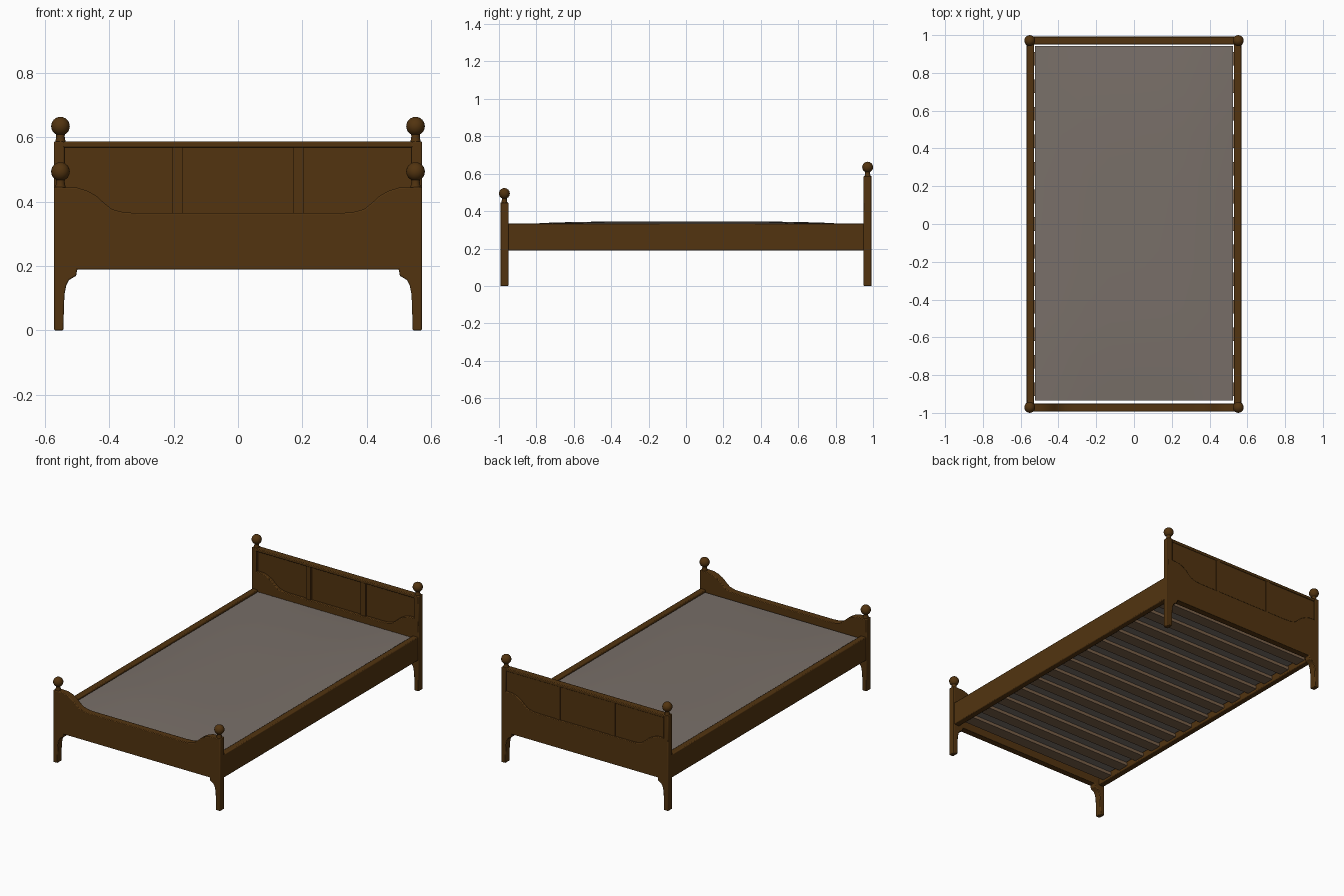
import bpy, bmesh, math
from mathutils import Matrix

if "Cube" in bpy.data.objects:
    bpy.data.objects.remove(bpy.data.objects["Cube"])


def material(name, rgb):
    m = bpy.data.materials.new(name)
    m.diffuse_color = (*rgb, 1)
    m.use_nodes = True
    m.node_tree.nodes["Principled BSDF"].inputs["Base Color"].default_value = m.diffuse_color
    return m


WOOD = material("dark wood", (0.085, 0.034, 0.005))
CLOTH = material("grey cloth", (0.19, 0.16, 0.14))
SLAT = material("pale slat wood", (0.19, 0.115, 0.065))


def finish(name, bm, mat, bevel=0.0):
    bmesh.ops.recalc_face_normals(bm, faces=bm.faces[:])
    me = bpy.data.meshes.new(name)
    bm.to_mesh(me)
    bm.free()
    ob = bpy.data.objects.new(name, me)
    bpy.context.collection.objects.link(ob)
    me.materials.append(mat)
    if bevel:
        b = ob.modifiers.new("bevel", 'BEVEL')
        b.width = bevel
        b.segments = 2
        b.limit_method = 'ANGLE'
        b.angle_limit = math.radians(50)
    bpy.ops.object.select_all(action='DESELECT')
    ob.select_set(True)
    bpy.context.view_layer.objects.active = ob
    bpy.ops.object.shade_smooth_by_angle(angle=math.radians(40))
    return ob


def box(name, x0, x1, y0, y1, z0, z1, mat, bevel=0.0):
    bm = bmesh.new()
    m = Matrix.Translation(((x0 + x1) / 2, (y0 + y1) / 2, (z0 + z1) / 2))
    m = m @ Matrix.Diagonal((x1 - x0, y1 - y0, z1 - z0, 1))
    bmesh.ops.create_cube(bm, size=1, matrix=m)
    return finish(name, bm, mat, bevel)


def board(name, y):
    """Scalloped end board with its two bracketed legs, as one cut profile."""
    half = [(0.31, 0.365), (0.355, 0.367), (0.392, 0.377), (0.418, 0.398),
            (0.44, 0.418), (0.468, 0.434), (0.50, 0.444), (0.572, 0.446),
            (0.572, 0.0), (0.543, 0.0), (0.541, 0.08), (0.539, 0.115),
            (0.534, 0.14), (0.525, 0.157), (0.503, 0.17), (0.500, 0.19)]
    pts = half + [(-x, z) for x, z in reversed(half)]
    bm = bmesh.new()
    f = bm.faces.new([bm.verts.new((x, y - 0.0215, z)) for x, z in pts])
    r = bmesh.ops.extrude_face_region(bm, geom=[f])
    bmesh.ops.translate(bm, vec=(0, 0.043, 0),
                        verts=[v for v in r['geom'] if isinstance(v, bmesh.types.BMVert)])
    return finish(name, bm, WOOD, 0.004)


def knob(name, x, y, z):
    """Turned ball on a short neck, spun from a profile."""
    n, R, c = 10, 0.029, 0.05
    prof = [(0, 0), (0.016, 0), (0.015, 0.006), (0.013, 0.018)]
    for i in range(n + 1):
        a = math.radians(-62 + 152 * i / n)
        prof.append((R * math.cos(a), c + R * math.sin(a)))
    bm = bmesh.new()
    vs = [bm.verts.new((x + r, y, z + h)) for r, h in prof]
    es = [bm.edges.new(p) for p in zip(vs, vs[1:])]
    bmesh.ops.spin(bm, geom=vs + es, cent=(x, y, 0), axis=(0, 0, 1),
                   angle=math.tau, steps=20)
    bmesh.ops.remove_doubles(bm, verts=bm.verts[:], dist=1e-4)
    return finish(name, bm, WOOD)


YE = 0.971
board("footboard", -YE)
board("headboard_lower", YE)

# Upper headboard: thin panel framed by a top rail, stiles and posts
box("headboard_panel", -0.545, 0.545, YE - 0.005, YE + 0.014, 0.30, 0.575, WOOD)
box("headboard_top_rail", -0.55, 0.55, YE - 0.021, YE + 0.019, 0.569, 0.587, WOOD, 0.004)
for s in (-1, 1):
    side = "left" if s < 0 else "right"
    box(f"headboard_stile_{side}", s * 0.188 - 0.017, s * 0.188 + 0.017,
        YE - 0.015, YE + 0.018, 0.35, 0.575, WOOD)
    box(f"head_post_{side}", s * 0.556 - 0.016, s * 0.556 + 0.016,
        YE - 0.0215, YE + 0.0215, 0.40, 0.588, WOOD, 0.004)
    knob(f"head_knob_{side}", s * 0.552, YE, 0.585)
    knob(f"foot_knob_{side}", s * 0.552, -YE, 0.444)
    # Side rail between the boards
    box(f"side_rail_{side}", s * 0.549 - 0.019, s * 0.549 + 0.019,
        -0.955, 0.955, 0.19, 0.335, WOOD, 0.005)

# Slats resting low between the side rails
N = 13
for i in range(N):
    y = -0.875 + i * 1.75 / (N - 1)
    box(f"slat_{i + 1}", -0.535, 0.535, y - 0.036, y + 0.036, 0.205, 0.225, SLAT)

# Mattress with a very slightly crowned top
bm = bmesh.new()
bmesh.ops.create_cube(bm, size=1)
bmesh.ops.subdivide_edges(bm, edges=bm.edges[:], cuts=7, use_grid_fill=True)
for v in bm.verts:
    u, w, t = v.co.x * 2, v.co.y * 2, v.co.z + 0.5
    top = 0.327 + 0.018 * (1 - u ** 4) * (1 - w ** 4)
    v.co = (u * 0.524, 0.004 + w * 0.939, 0.226 + t * (top - 0.226))
finish("mattress", bm, CLOTH)
